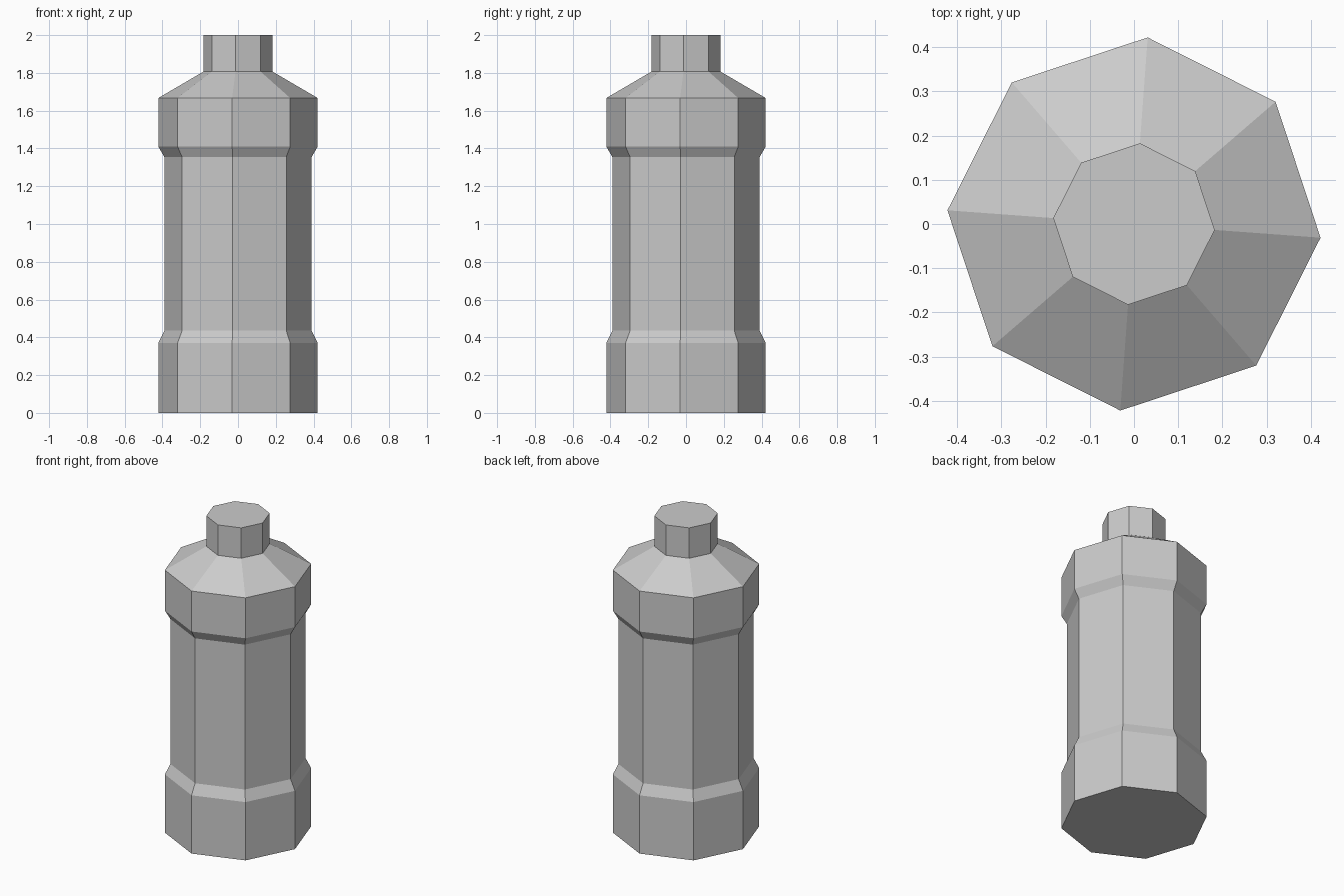
import bpy, bmesh, math

cube = bpy.data.objects.get("Cube")
if cube:
    bpy.data.objects.remove(cube, do_unlink=True)

SIDES = 8
TURN = math.radians(-4.2)

grey = bpy.data.materials.new("plain grey")
grey.use_nodes = True
grey.diffuse_color = (0.6, 0.6, 0.6, 1)
grey.node_tree.nodes["Principled BSDF"].inputs["Base Color"].default_value = (0.6, 0.6, 0.6, 1)


def turned_solid(name, profile):
    """Stack octagonal rings of (radius, height) and close both ends."""
    bm = bmesh.new()
    rings = []
    for radius, z in profile:
        angles = [TURN + math.tau * i / SIDES for i in range(SIDES)]
        rings.append([bm.verts.new((radius * math.cos(a), radius * math.sin(a), z)) for a in angles])
    for low, high in zip(rings, rings[1:]):
        for i in range(SIDES):
            j = (i + 1) % SIDES
            bm.faces.new((low[i], low[j], high[j], high[i]))
    bm.faces.new(rings[0][::-1])
    bm.faces.new(rings[-1])
    mesh = bpy.data.meshes.new(name)
    bm.to_mesh(mesh)
    bm.free()
    mesh.materials.append(grey)
    obj = bpy.data.objects.new(name, mesh)
    bpy.context.collection.objects.link(obj)
    return obj


# Bottle: wide base, slim waist, wide collar, sloped shoulder and neck
turned_solid("bottle", [
    (0.423, 0), (0.423, 0.37), (0.391, 0.435),
    (0.391, 1.355), (0.423, 1.41), (0.423, 1.667),
    (0.183, 1.807), (0.183, 2),
])
